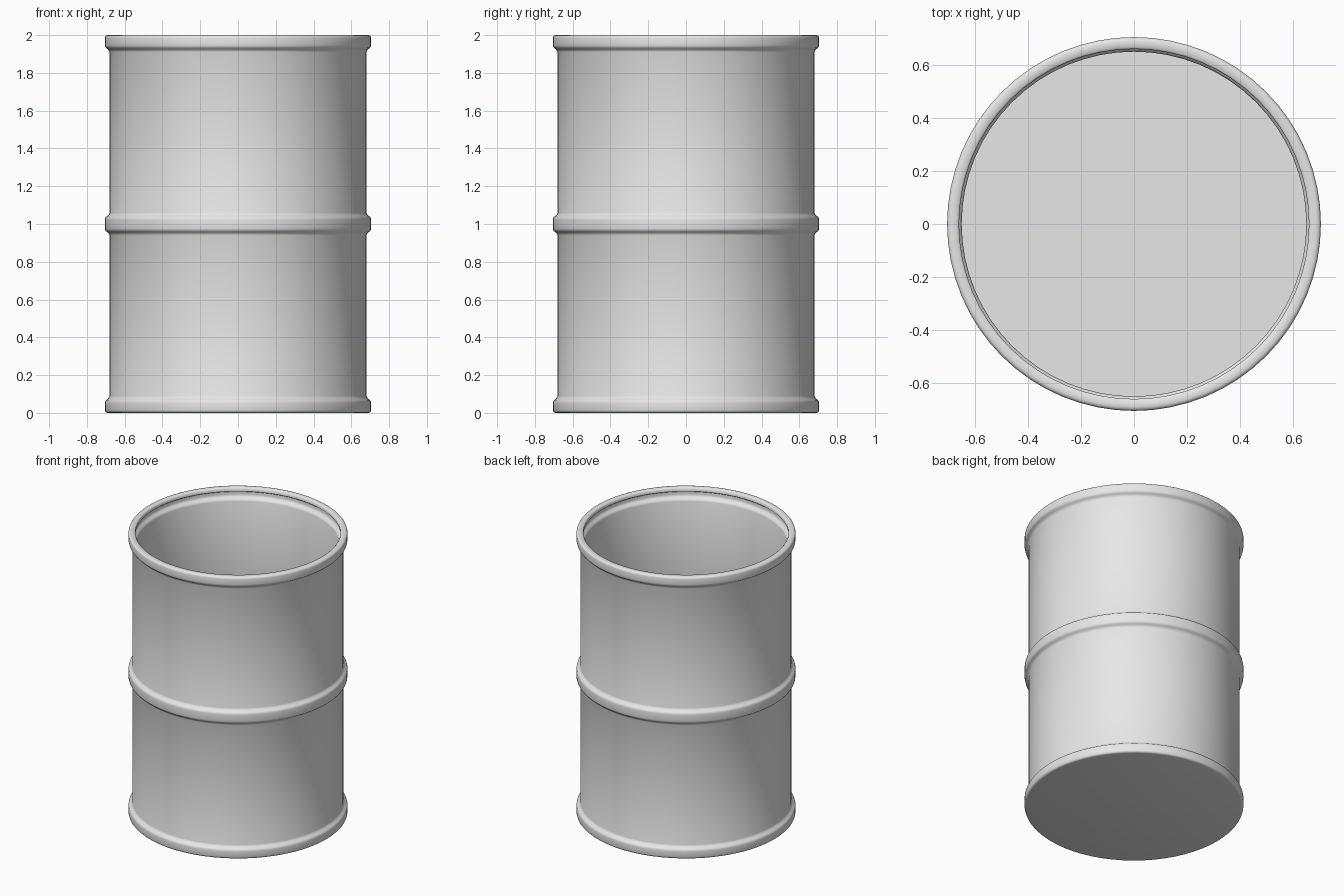
import bpy, bmesh, math

cube = bpy.data.objects.get("Cube")
if cube:
    bpy.data.objects.remove(cube, do_unlink=True)

# Bare metal colour
steel = bpy.data.materials.new("light grey steel")
steel.use_nodes = True
steel.diffuse_color = (0.8, 0.8, 0.8, 1)
steel.node_tree.nodes["Principled BSDF"].inputs["Base Color"].default_value = (0.8, 0.8, 0.8, 1)

WALL, THICK, HEIGHT, BULGE = 0.68, 0.03, 2.0, 0.025
# One side of a rolled hoop: (share of the bulge, distance from hoop centre)
HOOP = [(0, 0.06), (0.12, 0.052), (0.4, 0.044), (0.75, 0.038), (0.94, 0.031), (1, 0.022)]


def hoop_lower(radius, z):
    return [(radius + BULGE * b, z - d) for b, d in HOOP]


def hoop_upper(radius, z):
    return [(radius + BULGE * b, z + d) for b, d in reversed(HOOP)]


def rolled_edge(z, sign):
    """Rounded outer corner from the hoop flank to the end face."""
    r = 0.015
    return [(WALL + BULGE - r + r * math.cos(a), z + sign * (r * math.sin(a) - r))
            for a in (math.radians(t) for t in (0, 30, 60, 90))]


# Outer skin, from the base centre up to the rim
outer = [(0, 0)] + rolled_edge(0, -1)[::-1] + hoop_upper(WALL, 0.03)
outer += hoop_lower(WALL, HEIGHT / 2) + hoop_upper(WALL, HEIGHT / 2)
outer += hoop_lower(WALL, HEIGHT - 0.03) + rolled_edge(HEIGHT, 1)

# Inner skin, from the lip down to the floor, following the same hoops
inside = WALL - THICK
lip = [(inside + 0.016, HEIGHT), (inside + 0.01, HEIGHT - 0.006), (inside + 0.01, HEIGHT - 0.025),
       (inside + 0.016, HEIGHT - 0.03), (inside + BULGE, HEIGHT - 0.034)]
inner = lip + hoop_lower(inside, HEIGHT - 0.03)[::-1]
inner += hoop_upper(inside, HEIGHT / 2)[::-1] + hoop_lower(inside, HEIGHT / 2)[::-1]
inner += hoop_upper(inside, 0.03)[::-1] + [(inside + BULGE, THICK), (0, THICK)]

# Spin the closed section into the drum
bm = bmesh.new()
verts = [bm.verts.new((r, 0, z)) for r, z in outer + inner]
edges = [bm.edges.new(pair) for pair in zip(verts, verts[1:])]
bmesh.ops.spin(bm, geom=verts + edges, cent=(0, 0, 0), axis=(0, 0, 1),
               angle=math.tau, steps=64, use_merge=False)
bmesh.ops.remove_doubles(bm, verts=bm.verts[:], dist=0.0005)
bmesh.ops.recalc_face_normals(bm, faces=bm.faces[:])
mesh = bpy.data.meshes.new("barrel")
bm.to_mesh(mesh)
bm.free()
mesh.materials.append(steel)
barrel = bpy.data.objects.new("barrel", mesh)
bpy.context.collection.objects.link(barrel)

# Smooth sheet metal with sharp floor and lip edges
bpy.ops.object.select_all(action="DESELECT")
barrel.select_set(True)
bpy.context.view_layer.objects.active = barrel
bpy.ops.object.shade_smooth_by_angle(angle=math.radians(50))
